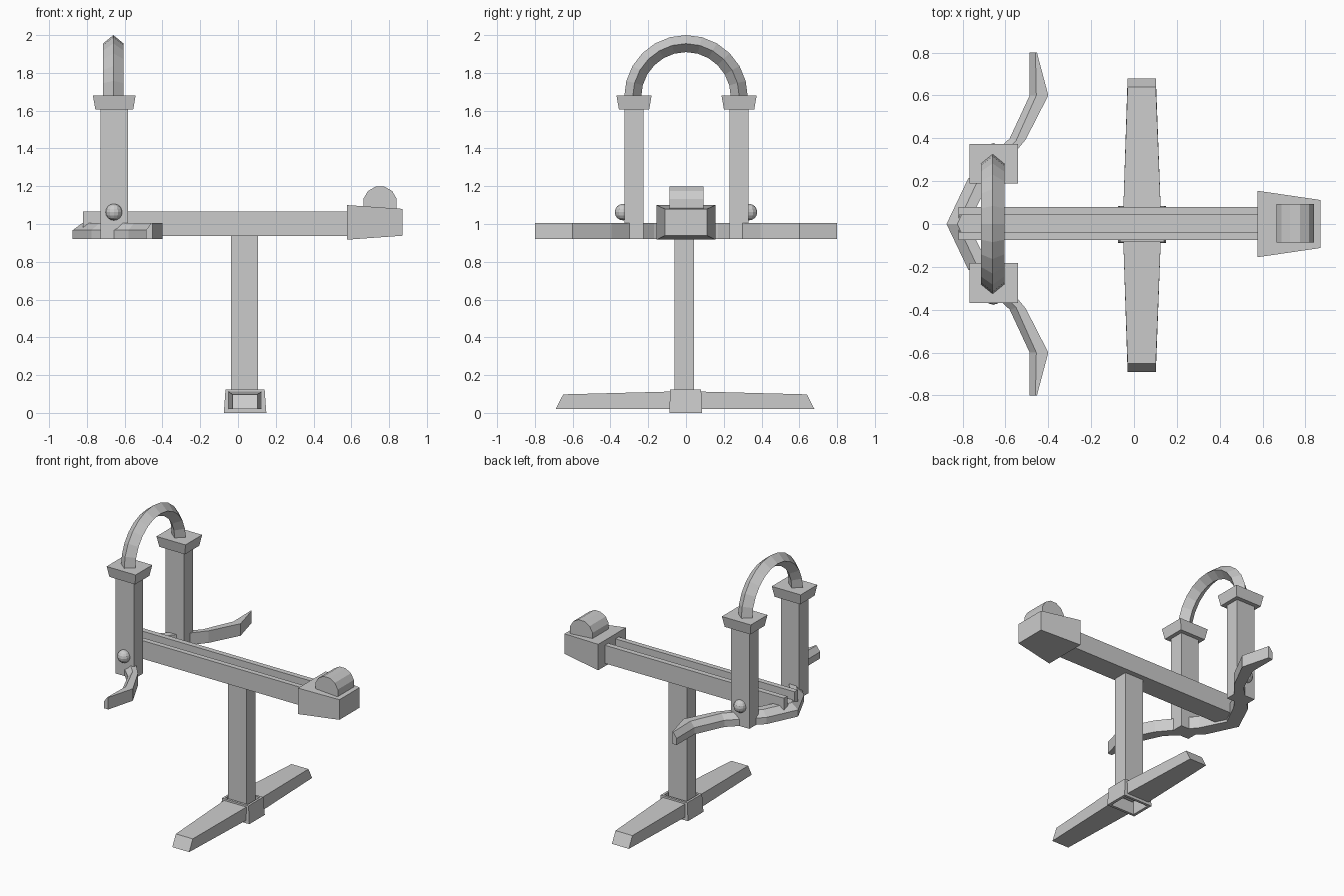
import bpy, math
from mathutils import Vector

if "Cube" in bpy.data.objects:
    bpy.data.objects.remove(bpy.data.objects["Cube"])


def make(name, verts, faces):
    me = bpy.data.meshes.new(name)
    me.from_pydata([Vector(v) for v in verts], [], faces)
    me.update()
    ob = bpy.data.objects.new(name, me)
    bpy.context.collection.objects.link(ob)
    return ob


def loft(name, rings, cap=True, close=False):
    """Skin a list of equal-length vertex rings with flat faces."""
    n, m = len(rings[0]), len(rings)
    verts = [p for r in rings for p in r]
    faces = []
    for i in range(m if close else m - 1):
        a, b = i * n, ((i + 1) % m) * n
        faces += [(a + j, a + (j + 1) % n, b + (j + 1) % n, b + j) for j in range(n)]
    if cap and not close:
        faces += [tuple(range(n))[::-1], tuple(range((m - 1) * n, m * n))]
    ob = make(name, verts, faces)
    import bmesh
    bm = bmesh.new()
    bm.from_mesh(ob.data)
    bmesh.ops.recalc_face_normals(bm, faces=bm.faces)
    bm.to_mesh(ob.data)
    bm.free()
    return ob


def rect_z(x0, x1, y0, y1, z):
    return [(x0, y0, z), (x1, y0, z), (x1, y1, z), (x0, y1, z)]


def rect_x(x, y, z0, z1):
    return [(x, -y, z0), (x, y, z0), (x, y, z1), (x, -y, z1)]


# Hollow base collar
loft("base_collar", [
    rect_z(-.075, .15, -.088, .085, 0), rect_z(-.066, .141, -.084, .08, .125),
    rect_z(-.05, .125, -.068, .064, .125), rect_z(-.055, .13, -.07, .067, 0)], close=True)

# Post
loft("post", [rect_z(-.037, .107, -.06, .043, .08), rect_z(-.037, .107, -.06, .043, .95)])

# Tapered feet
for s, side in ((-1, "front"), (1, "back")):
    c = -.005
    root, low, top = c + s * .07, c + s * .685, c + s * .645
    loft(side + "_foot", [
        [(-.05, root, .02), (.125, root, .02), (.125, root, .113), (-.05, root, .113)],
        [(-.03, low, .02), (.102, low, .02), (.102, top, .098), (-.03, top, .098)]])

# Grooved beam
section = [(-.075, .937), (.08, .937), (.08, 1.065), (.042, 1.065),
           (.042, 1.0), (-.038, 1.0), (-.038, 1.065), (-.075, 1.065)]
loft("beam", [[(x, y, z) for y, z in section] for x in (-.82, .6)])

# Tapered end block with twelve-sided roller
loft("end_block", [rect_x(.577, .155, .917, 1.1), rect_x(.87, .112, .938, 1.08)])
loft("roller", [[(.752 + .091 * math.cos(math.radians(15 + 30 * i)), y,
                  1.11 + .091 * math.sin(math.radians(15 + 30 * i))) for i in range(12)]
                for y in (-.087, .093)])

# Curved crossbar with a chamfered leading edge: front, ridge and rear edge paths
front = [(-.875, 0), (-.775, .21), (-.58, .4), (-.487, .6), (-.487, .8)]
ridge = [(-.825, 0), (-.735, .19), (-.55, .39), (-.456, .6), (-.46, .8)]
rear = [(-.775, 0), (-.69, .17), (-.505, .395), (-.4, .6), (-.453, .8)]
rings = []
for k in (4, 3, 2, 1, 0, 1, 2, 3, 4):
    s = -1 if len(rings) < 4 else 1
    f, m, r = [(p[k][0], s * p[k][1]) for p in (front, ridge, rear)]
    rings.append([(*f, .92), (*f, .967), (*m, 1.005), (*r, 1.005), (*r, .92)])
loft("curved_crossbar", rings)

# Pillars, flared caps and side knobs
for s, side in ((-1, "front"), (1, "back")):
    y = .003 + s * .278
    loft(side + "_pillar", [rect_z(-.727, -.583, y - .051, y + .051, z) for z in (.92, 1.62)])
    loft(side + "_cap", [rect_z(-.755, -.555, y - .08, y + .08, 1.605),
                         rect_z(-.768, -.542, y - .093, y + .093, 1.68)])
    bpy.ops.mesh.primitive_uv_sphere_add(segments=12, ring_count=8, radius=.044,
                                         location=(-.657, s * .333, 1.063))
    bpy.context.object.name = side + "_knob"

# Diamond-section arch
rings = []
for i in range(13):
    a = math.pi * i / 12
    rings.append([(-.66 + dx, r * math.cos(a), 1.673 + r * math.sin(a))
                  for dx, r in ((0, .327), (.055, .282), (0, .237), (-.055, .282))])
loft("arch", rings)
